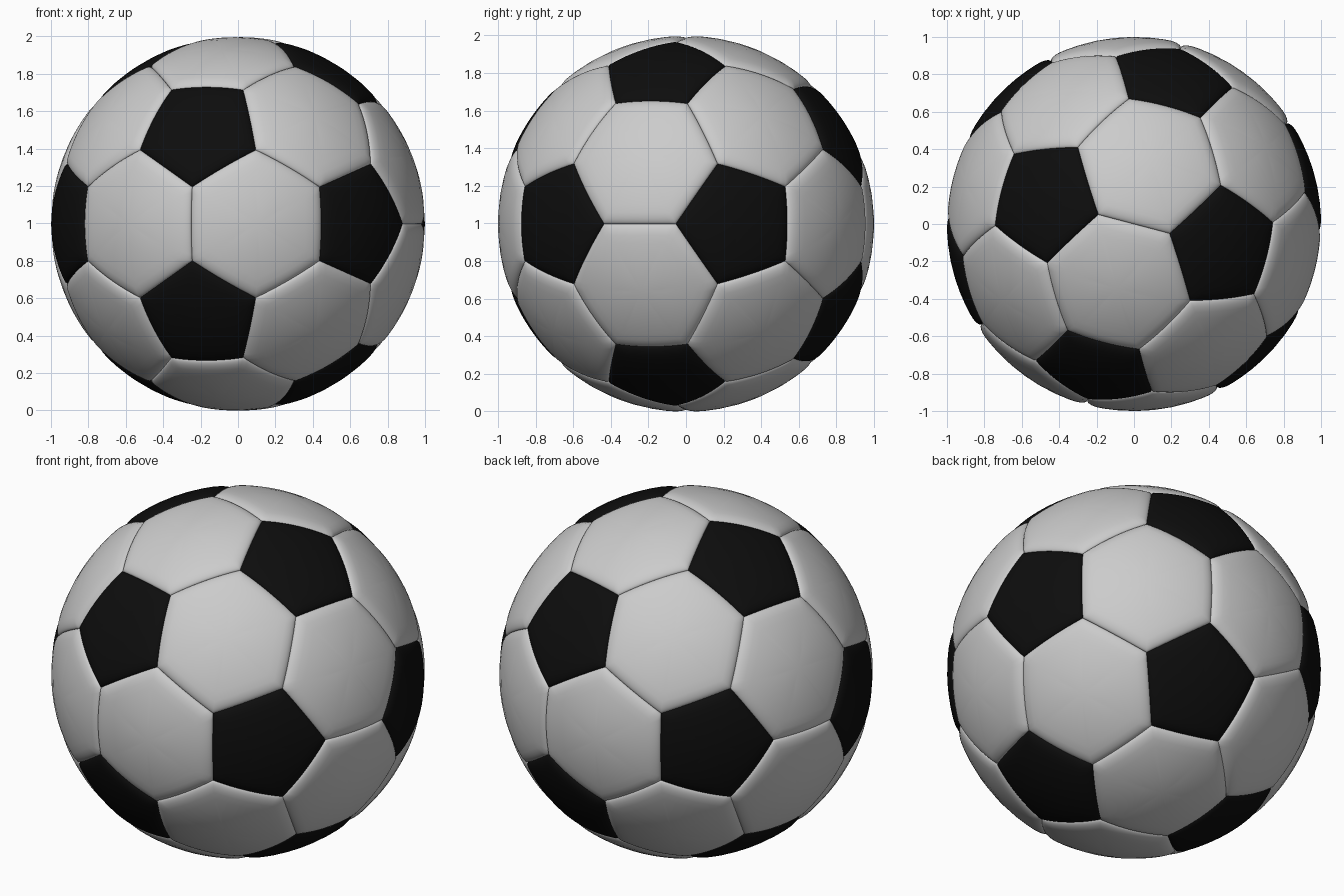
import bpy, math
from itertools import combinations
from mathutils import Vector

if "Cube" in bpy.data.objects:
    bpy.data.objects.remove(bpy.data.objects["Cube"])

PHI = (1 + 5 ** 0.5) / 2
TURN = math.radians(14.8)      # ball is turned a little about z
SEGS = 12                      # segments along each panel edge
DEPTH, WIDTH = 0.024, 0.075    # seam depth and rounded border width
RINGS = [0.25, 0.5, 0.7, 0.82, 0.87, 0.91, 0.94, 0.965, 0.98, 0.99, 0.996, 1.0]

# Icosahedron corners in the turned frame
u = Vector((-math.sin(TURN), -math.cos(TURN), 0))
v = Vector((math.cos(TURN), -math.sin(TURN), 0))
w = Vector((0, 0, 1))
corners = [PHI * s * a + t * b for a, b in ((u, w), (w, v), (v, u))
           for s in (1, -1) for t in (1, -1)]


def near(a, b):
    return 0.1 < (a - b).length < 2.1


def sort_around(points, axis):
    x = axis.orthogonal().normalized()
    y = axis.normalized().cross(x)
    return sorted(points, key=lambda p: math.atan2(p.dot(y), p.dot(x)))


# Truncated icosahedron: 12 pentagons and 20 hexagons
pentagons = [sort_around([a.lerp(b, 1 / 3) for b in corners if near(a, b)], a)
             for a in corners]
hexagons = []
for tri in combinations(corners, 3):
    if all(near(a, b) for a, b in combinations(tri, 2)):
        pts = [a.lerp(b, 1 / 3) for a in tri for b in tri if a is not b]
        hexagons.append(sort_around(pts, sum(tri, Vector())))


def add_panel(poly, verts, faces):
    """One puffed panel: rings from the centre out to the seam, on the sphere."""
    n = len(poly)
    centre = sum(poly, Vector()) / n
    apothem = ((poly[0] + poly[1]) / 2 - centre).length / poly[0].length
    outline = [poly[i].lerp(poly[(i + 1) % n], j / SEGS)
               for i in range(n) for j in range(SEGS)]
    m = len(outline)
    base = len(verts)
    verts.append(centre.normalized())
    for s in RINGS:
        t = max(0.0, 1 - (1 - s) * apothem / WIDTH)
        r = 1 - DEPTH * (1 - math.sqrt(max(0.0, 1 - t * t)))
        verts.extend(centre.lerp(p, s).normalized() * r for p in outline)
    for i in range(m):
        j = (i + 1) % m
        faces.append((base, base + 1 + i, base + 1 + j))
        for k in range(len(RINGS) - 1):
            a, b = base + 1 + k * m, base + 1 + (k + 1) * m
            faces.append((a + i, b + i, b + j, a + j))


def build(name, polys):
    verts, faces = [], []
    for poly in polys:
        add_panel(poly, verts, faces)
    mesh = bpy.data.meshes.new(name)
    mesh.from_pydata(verts, [], faces)
    mesh.shade_smooth()
    obj = bpy.data.objects.new(name, mesh)
    bpy.context.collection.objects.link(obj)
    return obj


# White hexagon panels and black pentagon panels
white = build("hexagon_panels", hexagons)
black = build("pentagon_panels", pentagons)
mat = bpy.data.materials.new("black")
mat.diffuse_color = (0.004, 0.004, 0.004, 1)
mat.use_nodes = True
mat.node_tree.nodes["Principled BSDF"].inputs["Base Color"].default_value = mat.diffuse_color
black.data.materials.append(mat)

# Rest the ball on the ground
lift = -min(p.co.z for p in white.data.vertices)
for obj in (white, black):
    obj.location.z = lift
